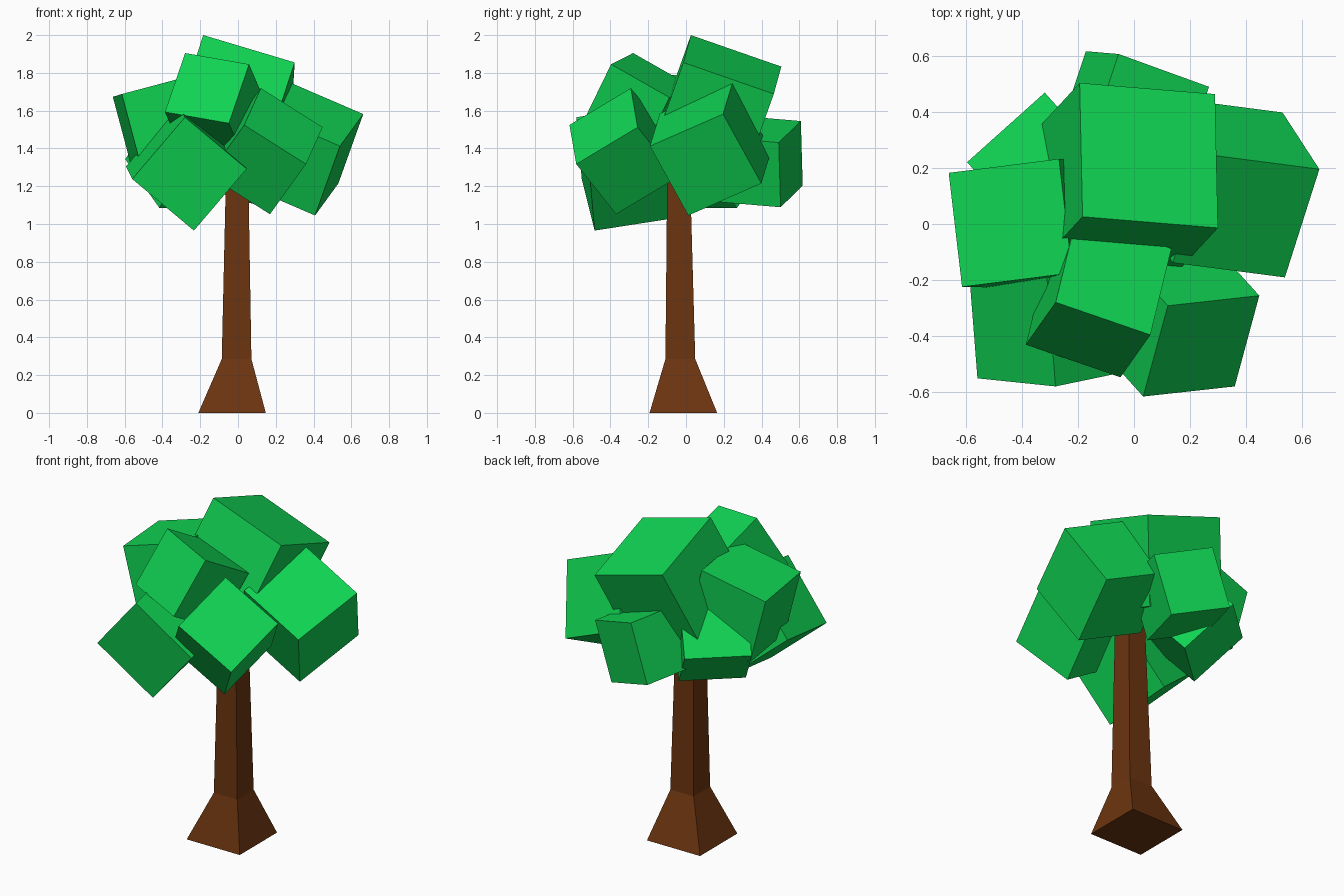
import bpy
from mathutils import Vector

if "Cube" in bpy.data.objects:
    bpy.data.objects.remove(bpy.data.objects["Cube"])


def material(name, color):
    mat = bpy.data.materials.new(name)
    mat.diffuse_color = (*color, 1)
    mat.use_nodes = True
    mat.node_tree.nodes["Principled BSDF"].inputs["Base Color"].default_value = mat.diffuse_color
    return mat


leaf_green = material("leaf_green", (0.005, 0.65, 0.085))
bark_brown = material("bark_brown", (0.15, 0.035, 0.005))


def add_mesh(name, verts, faces, mat):
    mesh = bpy.data.meshes.new(name)
    mesh.from_pydata(verts, [], faces)
    mesh.materials.append(mat)
    ob = bpy.data.objects.new(name, mesh)
    bpy.context.collection.objects.link(ob)
    return ob


def leaf_block(name, corner, edge_a, edge_b, size, side=1):
    """Tilted cube from one corner and two edge directions; side picks the third."""
    c = Vector(corner)
    a = Vector(edge_a).normalized()
    n = a.cross(Vector(edge_b)).normalized()
    b = n.cross(a) * size
    a, n = a * size, n * size * side
    verts = [c + a * i + b * j + n * k for k in (0, 1) for i, j in ((0, 0), (1, 0), (1, 1), (0, 1))]
    faces = [(0, 3, 2, 1), (4, 5, 6, 7)] + [(i, (i + 1) % 4, (i + 1) % 4 + 4, i + 4) for i in range(4)]
    if side < 0:
        faces = [f[::-1] for f in faces]
    add_mesh(name, verts, faces, leaf_green)


# Trunk: square rings with a flared foot (z, x min, x max, y min, y max)
rings = [
    (0.00, -0.21, 0.147, -0.193, 0.165),
    (0.285, -0.086, 0.071, -0.109, 0.049),
    (1.42, -0.060, 0.052, -0.098, 0.017),
]
verts = []
for z, x0, x1, y0, y1 in rings:
    verts += [(x0, y0, z), (x1, y0, z), (x1, y1, z), (x0, y1, z)]
faces = [(3, 2, 1, 0), (8, 9, 10, 11)]
for r in (0, 4):
    faces += [(r + i, r + (i + 1) % 4, r + (i + 1) % 4 + 4, r + i + 4) for i in range(4)]
add_mesh("trunk", verts, faces, bark_brown)

# Crown: overlapping tilted cubes
leaf_block("leaves_top", (-0.184, 0.026, 2.0), (0.485, -0.04, -0.145), (-0.006, 0.478, -0.168), 0.507, -1)
leaf_block("leaves_front_upper", (-0.28, -0.28, 1.905), (0.337, -0.116, -0.059), (-0.104, -0.154, -0.315), 0.363)
leaf_block("leaves_front_left", (-0.56, -0.552, 1.238), (0.28, -0.029, 0.328), (0.322, 0.068, -0.275), 0.431)
leaf_block("leaves_front_right", (0.033, -0.617, 1.524), (0.327, 0.036, -0.207), (0.087, 0.326, 0.197), 0.389, -1)
leaf_block("leaves_right", (0.663, 0.196, 1.582), (-0.123, -0.386, -0.169), (-0.133, 0.202, -0.37), 0.44, -1)
leaf_block("leaves_left", (-0.615, -0.225, 1.688), (0.395, 0.05, 0.105), (-0.053, 0.407, -0.016), 0.411, -1)
leaf_block("leaves_back", (-0.055, 0.608, 1.545), (-0.118, 0.01, -0.345), (0.317, -0.115, -0.111), 0.362)
leaf_block("leaves_back_left", (-0.597, 0.221, 1.343), (0.278, 0.249, 0.0), (0.172, -0.192, 0.27), 0.373)
